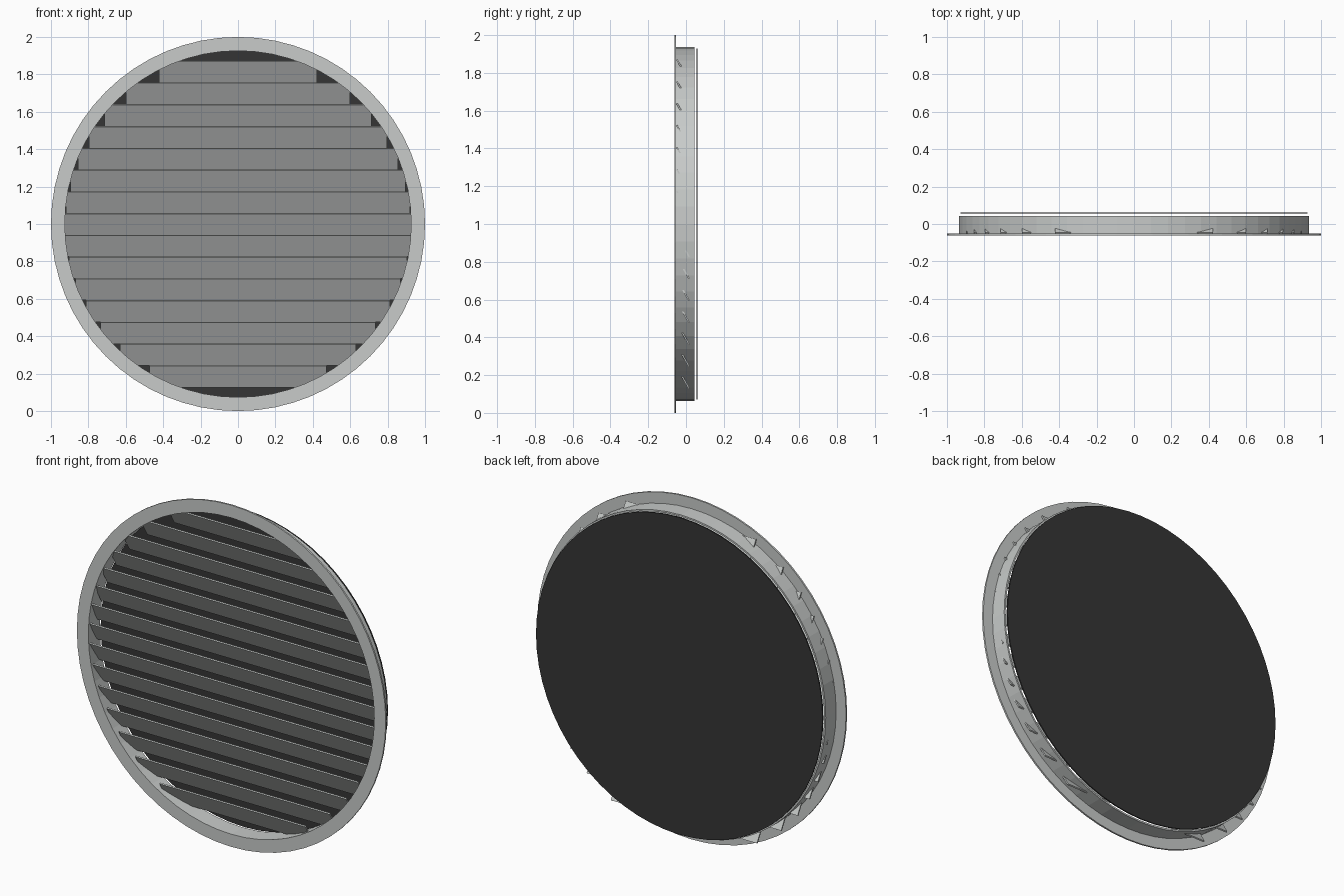
import bpy, bmesh, math
from mathutils import Matrix

if "Cube" in bpy.data.objects:
    bpy.data.objects.remove(bpy.data.objects["Cube"])

SIDES = 64


def material(name, rgb):
    m = bpy.data.materials.new(name)
    m.diffuse_color = (*rgb, 1.0)
    m.use_nodes = True
    m.node_tree.nodes["Principled BSDF"].inputs["Base Color"].default_value = m.diffuse_color
    return m


grey = material("light_grey_metal", (0.58, 0.60, 0.59))
dark = material("dark_backing", (0.035, 0.035, 0.035))


def finish(name, bm, mat):
    bmesh.ops.recalc_face_normals(bm, faces=bm.faces)
    me = bpy.data.meshes.new(name)
    bm.to_mesh(me)
    bm.free()
    me.materials.append(mat)
    ob = bpy.data.objects.new(name, me)
    bpy.context.collection.objects.link(ob)
    return ob


def lathe(name, profile, mat):
    """Revolve a closed (radius, y) profile about the y axis through z = 1."""
    bm = bmesh.new()
    rings = []
    for i in range(SIDES):
        a = 2 * math.pi * i / SIDES
        rings.append([bm.verts.new((r * math.cos(a), y, 1 + r * math.sin(a)))
                      for r, y in profile])
    n = len(profile)
    for i in range(SIDES):
        p, q = rings[i], rings[(i + 1) % SIDES]
        for j in range(n):
            k = (j + 1) % n
            bm.faces.new((p[j], p[k], q[k], q[j]))
    return finish(name, bm, mat)


# Front flange and the duct collar behind it
lathe("front_flange", [(1.0, -0.062), (1.0, -0.052), (0.926, -0.052), (0.926, -0.062)], grey)
lathe("duct_collar", [(0.936, -0.053), (0.936, 0.044), (0.926, 0.044), (0.926, -0.053)], grey)

# Dark backing disc, just clear of the collar
bm = bmesh.new()
bmesh.ops.create_cone(bm, cap_ends=True, segments=SIDES, radius1=0.928, radius2=0.928, depth=0.007)
bmesh.ops.transform(bm, verts=bm.verts,
                    matrix=Matrix.Translation((0, 0.0585, 1)) @ Matrix.Rotation(math.pi / 2, 4, 'X'))
finish("backing_disc", bm, dark)

# Fifteen tilted louvre slats, high at the front, ends cut square
COUNT, PITCH = 15, 0.1164
for i in range(COUNT):
    z = 1 + (i - (COUNT - 1) / 2) * PITCH
    half = math.sqrt(0.93 ** 2 - (z - 0.986) ** 2)
    bm = bmesh.new()
    bmesh.ops.create_cube(bm, size=1)
    bmesh.ops.transform(bm, verts=bm.verts,
                        matrix=Matrix.Translation((0, -0.016, z))
                        @ Matrix.Rotation(math.radians(-60), 4, 'X')
                        @ Matrix.Diagonal((2 * half, 0.130, 0.008, 1)))
    finish(f"louvre_slat_{i + 1}", bm, grey)
